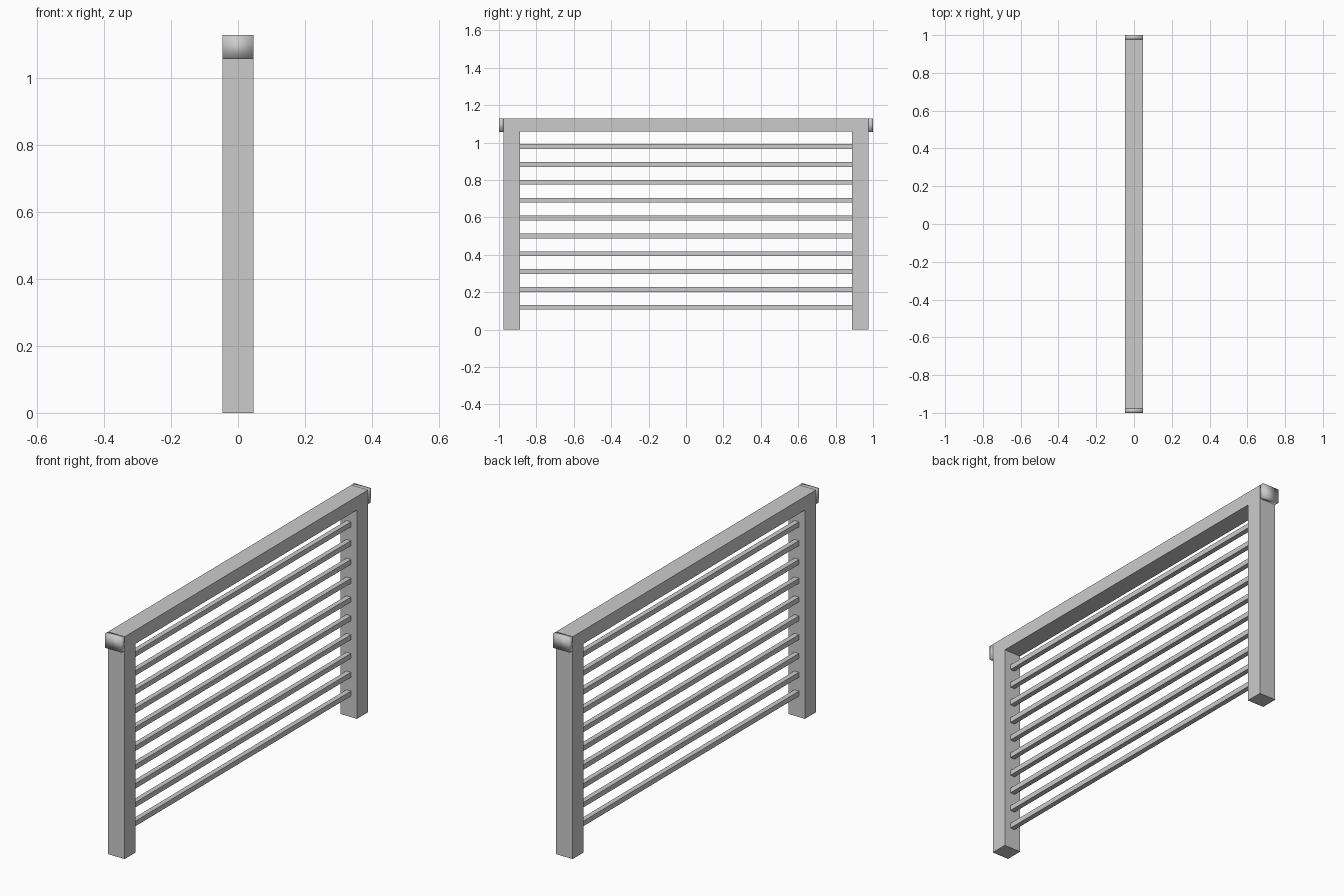
import bpy

if "Cube" in bpy.data.objects:
    bpy.data.objects.remove(bpy.data.objects["Cube"])

HALF_W = 0.047      # half thickness of posts and rail
POST_OUT, POST_IN = 0.976, 0.888
RAIL_LOW, RAIL_TOP = 1.06, 1.129


def box(name, lo, hi):
    """Axis-aligned box between two corners."""
    x0, y0, z0 = lo
    x1, y1, z1 = hi
    verts = [(x, y, z) for z in (z0, z1)
             for x, y in ((x0, y0), (x1, y0), (x1, y1), (x0, y1))]
    faces = [(3, 2, 1, 0), (4, 5, 6, 7), (0, 1, 5, 4),
             (1, 2, 6, 5), (2, 3, 7, 6), (3, 0, 4, 7)]
    mesh = bpy.data.meshes.new(name)
    mesh.from_pydata(verts, [], faces)
    obj = bpy.data.objects.new(name, mesh)
    bpy.context.collection.objects.link(obj)
    return obj


# Posts and the softly shaded rail ends that overhang them
for side, s in (("front", -1), ("back", 1)):
    y0, y1 = sorted((s * POST_IN, s * POST_OUT))
    box(side + "_post", (-HALF_W, y0, 0), (HALF_W, y1, RAIL_LOW))
    y0, y1 = sorted((s * POST_OUT, s * 1.0))
    cap = box(side + "_rail_end", (-HALF_W, y0, RAIL_LOW - 0.003),
              (HALF_W, y1, RAIL_TOP))
    cap.data.polygons.foreach_set("use_smooth", [True] * 6)

# Handrail
box("top_rail", (-HALF_W, -POST_OUT, RAIL_LOW), (HALF_W, POST_OUT, RAIL_TOP))

# Ten evenly spaced square bars between the posts
BAR = 0.0128
for i in range(10):
    z = 0.119 + i * 0.0955
    box(f"bar_{i + 1}", (-BAR, -POST_IN, z - BAR), (BAR, POST_IN, z + BAR))
